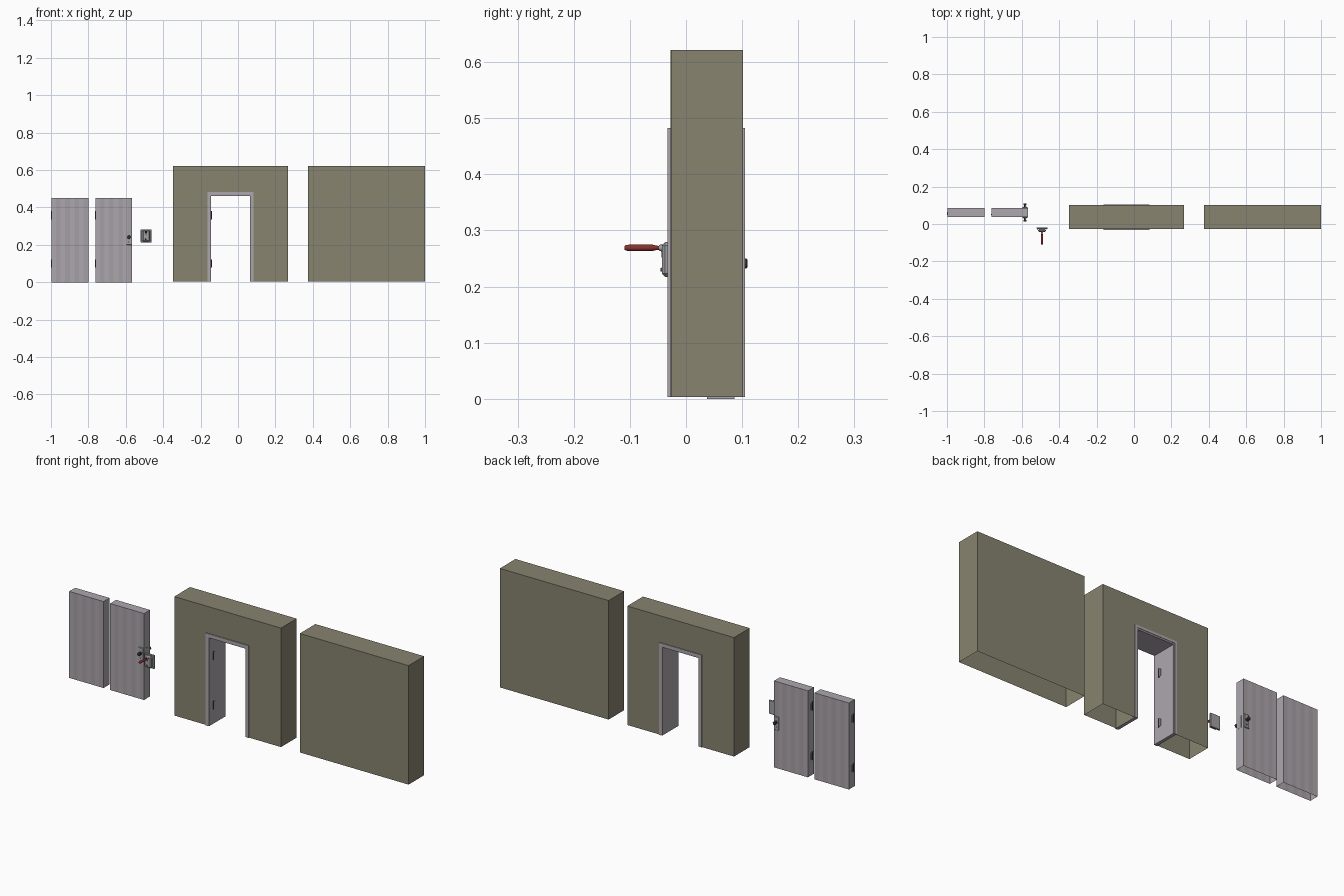
import bpy, bmesh, math
from mathutils import Matrix, Vector

if "Cube" in bpy.data.objects:
    bpy.data.objects.remove(bpy.data.objects["Cube"])


def mat(name, r, g, b):
    m = bpy.data.materials.new(name)
    m.diffuse_color = (r, g, b, 1)
    m.use_nodes = True
    m.node_tree.nodes["Principled BSDF"].inputs["Base Color"].default_value = m.diffuse_color
    return m


WALL = mat("olive wall", 0.245, 0.23, 0.16)
DOOR = mat("pale grey", 0.42, 0.39, 0.42)
DOOR2 = mat("mid grey", 0.375, 0.345, 0.375)
METAL = mat("steel", 0.36, 0.36, 0.38)
DARK = mat("dark metal", 0.06, 0.06, 0.065)
RED = mat("red grip", 0.25, 0.032, 0.025)


def finish(name, bm, mats):
    me = bpy.data.meshes.new(name)
    bm.to_mesh(me)
    bm.free()
    ob = bpy.data.objects.new(name, me)
    bpy.context.collection.objects.link(ob)
    for m in mats:
        me.materials.append(m)
    return ob


def box(name, lo, hi, m, bevel=0, open_bottom=False):
    bm = bmesh.new()
    lo, hi = Vector(lo), Vector(hi)
    bmesh.ops.create_cube(bm, size=1, matrix=Matrix.Translation((lo + hi) / 2) @ Matrix.Diagonal((*(hi - lo), 1)))
    if bevel:
        bmesh.ops.bevel(bm, geom=bm.edges[:], offset=bevel, segments=1, affect='EDGES')
    if open_bottom:
        bmesh.ops.delete(bm, geom=[f for f in bm.faces if f.normal.z < -0.9], context='FACES')
    return finish(name, bm, [m])


def arch(name, cx, outer_w, inner_w, outer_z, inner_z, y0, y1, m, z0=0.003, open_bottom=False):
    """Upside-down U, extruded through y."""
    pts = [(-outer_w, z0), (-outer_w, outer_z), (outer_w, outer_z), (outer_w, z0),
           (inner_w, z0), (inner_w, inner_z), (-inner_w, inner_z), (-inner_w, z0)]
    bm = bmesh.new()
    a = [bm.verts.new((cx + x, y0, z)) for x, z in pts]
    b = [bm.verts.new((cx + x, y1, z)) for x, z in pts]
    for i, j, k, l in ((0, 1, 6, 7), (1, 2, 5, 6), (2, 3, 4, 5)):
        bm.faces.new((a[i], a[j], a[k], a[l]))
        bm.faces.new((b[l], b[k], b[j], b[i]))
    for i in range(8):
        if open_bottom and i in (3, 7):
            continue
        j = (i + 1) % 8
        bm.faces.new((a[i], b[i], b[j], a[j]))
    bmesh.ops.recalc_face_normals(bm, faces=bm.faces[:])
    return finish(name, bm, [m])


def lathe_y(name, x, z, prof, m, n=12):
    """Turned part along y from (y, radius) points."""
    bm = bmesh.new()
    rings = [[bm.verts.new((x + r * math.cos(2 * math.pi * i / n), y, z + r * math.sin(2 * math.pi * i / n)))
              for i in range(n)] for y, r in prof]
    for p, q in zip(rings, rings[1:]):
        for i in range(n):
            bm.faces.new((p[i], p[(i + 1) % n], q[(i + 1) % n], q[i]))
    bm.faces.new(rings[0])
    bm.faces.new(rings[-1])
    bmesh.ops.recalc_face_normals(bm, faces=bm.faces[:])
    ob = finish(name, bm, [m])
    bpy.context.view_layer.objects.active = ob
    ob.select_set(True)
    bpy.ops.object.shade_smooth_by_angle()
    ob.select_set(False)
    return ob


def hinge(name, x, y, z):
    # leaf plate and upright barrel
    box(name + "_leaf", (x - 0.001, y, z - 0.018), (x + 0.001, y + 0.014, z + 0.018), METAL)
    bm = bmesh.new()
    bmesh.ops.create_cone(bm, cap_ends=True, segments=8, radius1=0.003, radius2=0.003, depth=0.044,
                          matrix=Matrix.Translation((x, y, z)))
    finish(name + "_barrel", bm, [DARK])


def door(name, x0, x1):
    # open-bottomed slab with two-tone boards
    y0, y1, h = 0.037, 0.086, 0.45
    bm = bmesh.new()
    n = 8
    bmesh.ops.create_cube(bm, size=1, matrix=Matrix.Translation(((x0 + x1) / 2, (y0 + y1) / 2, h / 2))
                          @ Matrix.Diagonal((x1 - x0, y1 - y0, h, 1)))
    bmesh.ops.delete(bm, geom=[f for f in bm.faces if f.normal.z < -0.9], context='FACES')
    for i in range(1, n):
        bmesh.ops.bisect_plane(bm, geom=bm.verts[:] + bm.edges[:] + bm.faces[:],
                               plane_co=(x0 + (x1 - x0) * i / n, 0, 0), plane_no=(1, 0, 0))
    for f in bm.faces:
        k = int((f.calc_center_median().x - x0) / (x1 - x0) * n)
        f.material_index = 1 if abs(f.normal.y) > 0.5 and k % 2 else 0
    finish(name, bm, [DOOR, DOOR2])
    for z in (0.1, 0.358):
        hinge(name + "_hinge", x0, 0.05, z)


# walls
arch("doorway_wall", -0.04, 0.307, 0.121, 0.622, 0.48, -0.028, 0.101, WALL, open_bottom=True)
box("plain_wall", (0.374, -0.026, 0.003), (1.0, 0.102, 0.622), WALL, open_bottom=True)

# door frame: lining and raised casings on both faces
arch("frame_lining", -0.04, 0.1205, 0.104, 0.4795, 0.462, -0.027, 0.1, DOOR)
for nm, a, b in (("front", -0.033, -0.027), ("back", 0.1, 0.105)):
    arch(nm + "_casing", -0.04, 0.123, 0.111, 0.483, 0.470, a, b, DOOR)
    arch(nm + "_casing_lip", -0.04, 0.112, 0.104, 0.471, 0.462, a * 0.94, b * 0.98, DOOR2)
for z in (0.1, 0.358):
    hinge("frame_hinge", -0.143, 0.002, z)

# two doors
door("plain_door", -0.998, -0.80)
door("lock_door", -0.762, -0.567)

# latch plates, knobs and keyholes on the second door
for nm, y, s in (("front", 0.037, -1), ("back", 0.086, 1)):
    a, b = sorted((y - s * 0.001, y + s * 0.005))
    box(nm + "_latch_plate", (-0.597, a, 0.2), (-0.569, b, 0.27), METAL, 0.0015)
    lathe_y(nm + "_knob", -0.583, 0.241,
            [(y + s * d, r) for d, r in ((0.004, 0.008), (0.007, 0.008), (0.008, 0.004), (0.014, 0.004),
                                         (0.016, 0.008), (0.021, 0.009), (0.024, 0.006))], DARK)
    a, b = sorted((y + s * 0.004, y + s * 0.0056))
    box(nm + "_keyhole", (-0.5845, a, 0.211), (-0.5815, b, 0.221), DARK)
box("latch_edge_plate", (-0.568, 0.052, 0.205), (-0.566, 0.071, 0.265), METAL)

# wall lever unit with red grip
box("lever_back_plate", (-0.52, -0.027, 0.212), (-0.463, -0.018, 0.283), METAL, 0.002)
box("lever_housing", (-0.512, -0.043, 0.217), (-0.471, -0.026, 0.279), METAL, 0.006)
lathe_y("lever_collar", -0.492, 0.269, [(-0.042, 0.007), (-0.048, 0.005)], METAL)
lathe_y("lever_grip", -0.492, 0.269, [(-0.044, 0.003), (-0.053, 0.004), (-0.060, 0.0058), (-0.1, 0.0058),
                                      (-0.107, 0.005), (-0.110, 0.003)], RED)
box("lever_slot", (-0.4955, -0.0436, 0.252), (-0.4885, -0.042, 0.272), DARK)
lathe_y("lever_button", -0.494, 0.23, [(-0.042, 0.004), (-0.045, 0.003)], DARK)
for x in (-0.516, -0.467):
    for z in (0.22, 0.275):
        lathe_y("lever_bolt", x, z, [(-0.026, 0.0025), (-0.029, 0.002)], METAL, 6)
